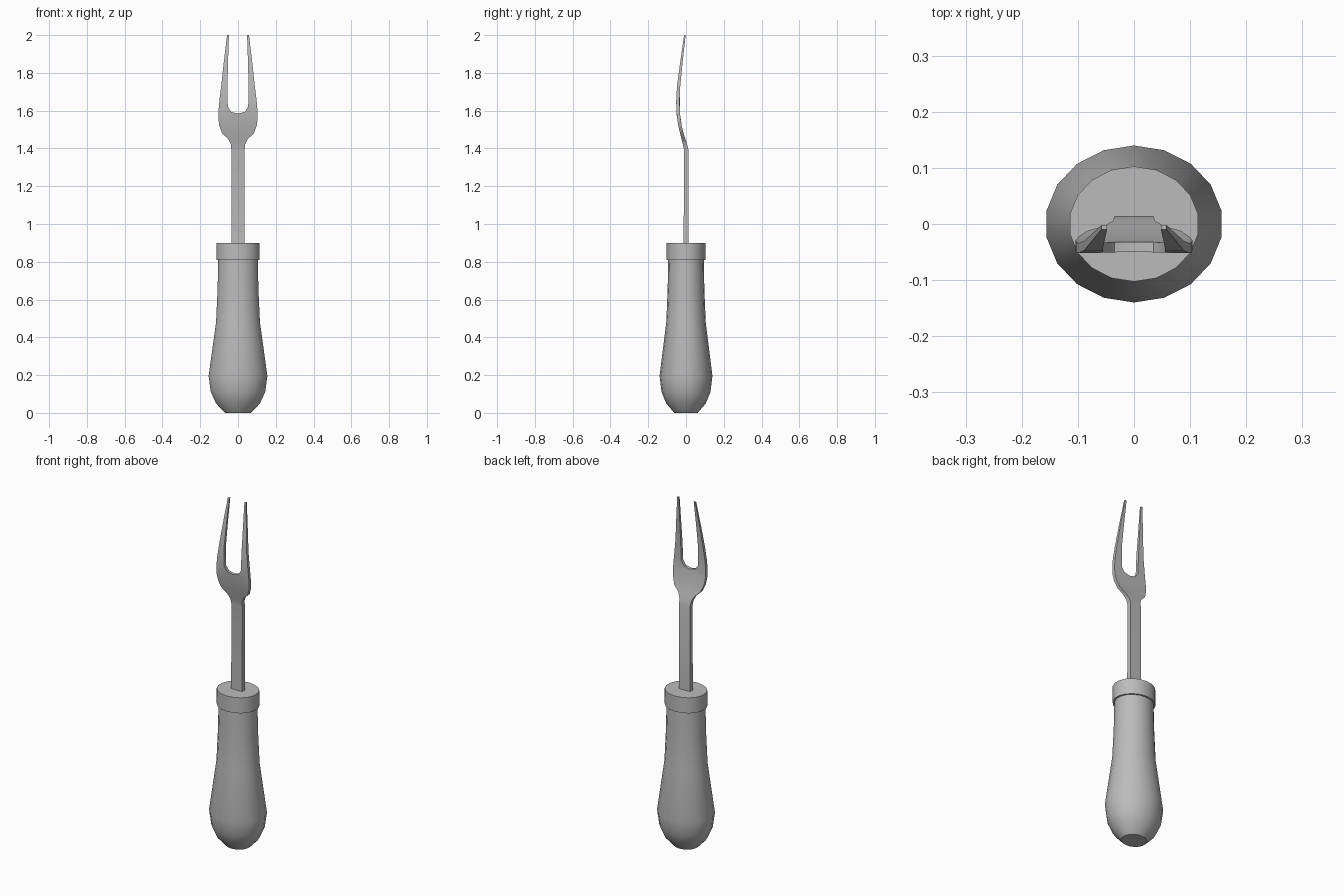
import bpy, bmesh, math

cube = bpy.data.objects.get("Cube")
if cube:
    bpy.data.objects.remove(cube, do_unlink=True)

grey = bpy.data.materials.new("plain grey")
grey.use_nodes = True
colour = (0.5, 0.5, 0.5, 1)
grey.diffuse_color = colour
grey.node_tree.nodes["Principled BSDF"].inputs["Base Color"].default_value = colour


def make_object(name, bm):
    bmesh.ops.recalc_face_normals(bm, faces=bm.faces)
    mesh = bpy.data.meshes.new(name)
    bm.to_mesh(mesh)
    bm.free()
    mesh.materials.append(grey)
    mesh.shade_smooth()
    mesh.set_sharp_from_angle(angle=math.radians(35))
    obj = bpy.data.objects.new(name, mesh)
    bpy.context.collection.objects.link(obj)
    return obj


def bridge(bm, a, b, skip=()):
    n = len(a)
    for i in range(n):
        if i not in skip:
            j = (i + 1) % n
            bm.faces.new((a[i], a[j], b[j], b[i]))


def lathe(name, profile, sides=18, depth=0.885):
    """Closed turned form with an oval section; profile is (radius, z)."""
    bm = bmesh.new()
    rings = []
    for r, z in profile:
        angles = [math.tau * i / sides for i in range(sides)]
        rings.append([bm.verts.new((r * math.sin(t), r * depth * math.cos(t), z))
                      for t in angles])
    for a, b in zip(rings, rings[1:]):
        bridge(bm, a, b)
    bm.faces.new(rings[0])
    bm.faces.new(rings[-1])
    return make_object(name, bm)


def sample(table, z):
    """Linear lookup in a table of (z, value)."""
    for (z0, v0), (z1, v1) in zip(table, table[1:]):
        if z <= z1:
            return v0 + (v1 - v0) * (z - z0) / (z1 - z0)
    return table[-1][1]


# Handle grip and collar
lathe("handle", [(0.07, 0), (0.118, 0.05), (0.146, 0.11), (0.158, 0.195),
                 (0.118, 0.48), (0.11, 0.65), (0.106, 0.82)])
lathe("collar", [(0.116, 0.81), (0.116, 0.9)])

# Fork: bend and half thickness along the height
bend = [(0.85, 0), (1.39, 0.002), (1.42, -0.005), (1.48, -0.022), (1.53, -0.034),
        (1.58, -0.041), (1.65, -0.043), (1.73, -0.039), (1.85, -0.025), (2, -0.006)]
half = [(0.85, 0.013), (1.39, 0.012), (1.5, 0.009), (1.7, 0.009), (2, 0.004)]

# Each station is (inner x, inner z, outer x, outer z)
stations = [(0, 0.85, 0.035, 0.85), (0, 1.39, 0.035, 1.39), (0, 1.42, 0.037, 1.42),
            (0, 1.45, 0.052, 1.45), (0, 1.48, 0.084, 1.48), (0, 1.52, 0.099, 1.52),
            (0, 1.585, 0.104, 1.56), (0.035, 1.593, 0.103, 1.6),
            (0.054, 1.62, 0.099, 1.65), (0.056, 1.73, 0.089, 1.73),
            (0.053, 1.85, 0.076, 1.85), (0.048, 2, 0.058, 2)]

bm = bmesh.new()
rings = []
for xi, zi, xo, zo in stations:
    ring = []
    for x, z, side in ((xi, zi, -1), (xo, zo, -1), (xo, zo, 1), (xi, zi, 1)):
        y = sample(bend, z) + side * sample(half, z)
        ring.append(bm.verts.new((x, y, z)))
    rings.append(ring)
for k, (a, b) in enumerate(zip(rings, rings[1:])):
    # Leave the centre plane open where the two halves join
    bridge(bm, a, b, skip=(3,) if stations[k + 1][0] == 0 else ())
bm.faces.new(rings[0])
bm.faces.new(rings[-1])
fork = make_object("fork", bm)
mirror = fork.modifiers.new("mirror", 'MIRROR')
mirror.use_clip = True
